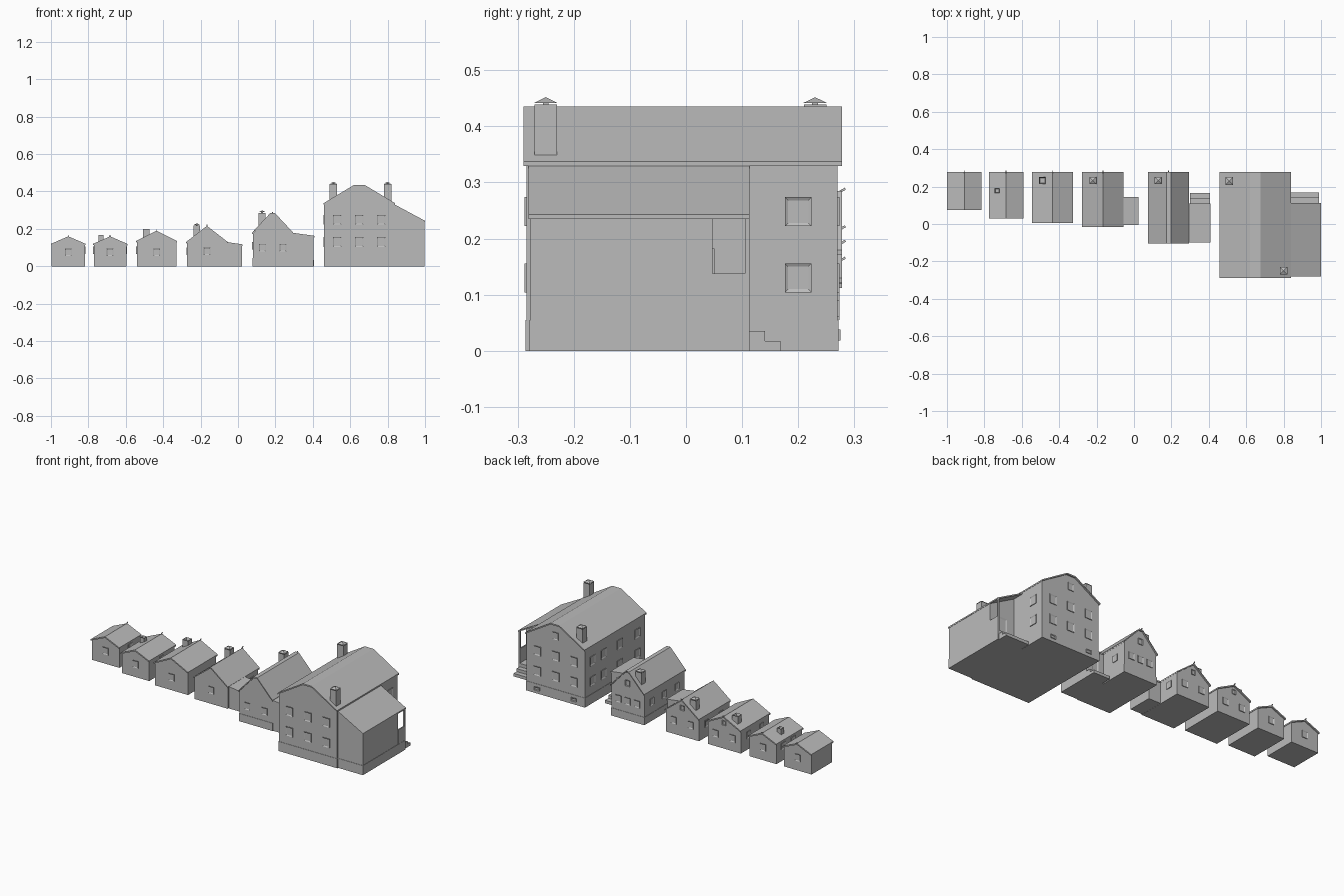
import bpy, bmesh
from math import radians
from mathutils import Matrix, Vector

cube = bpy.data.objects.get("Cube")
if cube:
    bpy.data.objects.remove(cube)

grey = bpy.data.materials.new("plain grey")
grey.use_nodes = True
tone = (0.5, 0.5, 0.5, 1)
grey.diffuse_color = tone
grey.node_tree.nodes["Principled BSDF"].inputs["Base Color"].default_value = tone
BACK = 0.27


def finish(name, bm):
    bmesh.ops.recalc_face_normals(bm, faces=bm.faces)
    mesh = bpy.data.meshes.new(name)
    bm.to_mesh(mesh)
    bm.free()
    mesh.materials.append(grey)
    obj = bpy.data.objects.new(name, mesh)
    bpy.context.scene.collection.objects.link(obj)
    return obj


def box(name, x, y, z):
    bm = bmesh.new()
    size = Matrix.Diagonal((x[1] - x[0], y[1] - y[0], z[1] - z[0], 1))
    middle = Matrix.Translation((sum(x) / 2, sum(y) / 2, sum(z) / 2))
    bmesh.ops.create_cube(bm, size=1, matrix=middle @ size)
    return finish(name, bm)


def extrude(name, profile, y0, y1):
    """Extrude an x-z outline along y."""
    bm = bmesh.new()
    face = bm.faces.new([bm.verts.new((x, y0, z)) for x, z in profile])
    new = bmesh.ops.extrude_face_region(bm, geom=[face])["geom"]
    moved = [v for v in new if isinstance(v, bmesh.types.BMVert)]
    bmesh.ops.translate(bm, verts=moved, vec=(0, y1 - y0, 0))
    return finish(name, bm)


def roof(name, line, y0, y1, t=0.008):
    under = [(x, z - t) for x, z in reversed(line)]
    return extrude(name, line + under, y0, y1)


def walls(name, line, y0, y1, inset=0.004):
    """Solid wall block that ends just below the roof line."""
    top = [(x, z - 0.005) for x, z in line]
    top[0] = (top[0][0] + inset, top[0][1])
    top[-1] = (top[-1][0] - inset, top[-1][1])
    return extrude(name, [(top[0][0], 0)] + top + [(top[-1][0], 0)], y0, y1)


def window(name, side, plane, along, z, w=0.036, h=0.04):
    """Framed opening: a thin plate with an inset, recessed pane."""
    turn = {"front": 0, "left": 90, "back": 180, "right": 270}[side]
    bm = bmesh.new()
    bmesh.ops.create_cube(bm, size=1, matrix=Matrix.Diagonal((w, 0.007, h, 1)))
    outer = min(bm.faces, key=lambda f: f.calc_center_median().y)
    bmesh.ops.inset_region(bm, faces=[outer], thickness=w * 0.17)
    bmesh.ops.translate(bm, verts=outer.verts, vec=(0, 0.003, 0))
    spot = (along, plane, z) if side in ("front", "back") else (plane, along, z)
    bm.transform(Matrix.Translation(spot) @ Matrix.Rotation(radians(turn), 4, "Z"))
    return finish(name, bm)


def windows(house, side, plane, alongs, heights, w=0.036, h=0.04):
    for z in heights:
        for a in alongs:
            window(f"{house}_{side}_window", side, plane, a, z, w, h)


def chimney(house, cx, cy, w, bottom, top, cap):
    bm = bmesh.new()
    size = Matrix.Diagonal((w, w, top - bottom, 1))
    bmesh.ops.create_cube(bm, size=1, matrix=Matrix.Translation((cx, cy, (top + bottom) / 2)) @ size)
    lid = max(bm.faces, key=lambda f: f.calc_center_median().z)
    bmesh.ops.inset_region(bm, faces=[lid], thickness=w * 0.2)
    bmesh.ops.translate(bm, verts=lid.verts, vec=(0, 0, -0.015))
    finish(house + "_chimney", bm)
    if cap:
        h = w / 2
        box(house + "_cap_post", (cx - h / 4, cx + h / 4), (cy - h / 4, cy + h / 4), (top - 0.015, top + 0.005))
        bm = bmesh.new()
        place = Matrix.Translation((cx, cy, top + 0.008)) @ Matrix.Rotation(radians(45), 4, "Z")
        bmesh.ops.create_cone(bm, cap_ends=True, segments=4, radius1=w * 0.72, radius2=0,
                              depth=0.01, matrix=place)
        finish(house + "_chimney_cap", bm)


def ridge_hook(house, x, z):
    hook = box(house + "_ridge_hook", (-0.002, 0.002), (-0.008, 0.008), (-0.002, 0.002))
    hook.location = (x, 0.277, z + 0.002)
    hook.rotation_euler.x = radians(30)


def house(name, x0, x1, front, eave, ridge, flat=0.0):
    """Gabled block; flat is the half width of a level ridge."""
    mid = (x0 + x1) / 2
    peak = [(mid - flat, ridge), (mid + flat, ridge)] if flat else [(mid, ridge)]
    line = [(x0, eave)] + peak + [(x1, eave)]
    walls(name + "_walls", line, front + 0.006, BACK)
    roof(name + "_roof", line, front, 0.278)


def steps(name, x, y, depth, rise):
    for i in range(2):
        box(name + "_step", x, (y, y + depth * (2 - i)), (0, rise * (i + 1)))


# Smallest cottage
house("cottage", -1.0, -0.815, 0.075, 0.12, 0.16)
ridge_hook("cottage", -0.907, 0.16)
windows("cottage", "front", 0.081, [-0.907], [0.075])
windows("cottage", "back", BACK, [-0.907], [0.075])
windows("cottage", "left", -0.819, [0.18], [0.085])

# Second cottage
house("small_house", -0.775, -0.592, 0.03, 0.12, 0.16)
ridge_hook("small_house", -0.684, 0.16)
chimney("small_house", -0.732, 0.178, 0.026, 0.12, 0.167, False)
windows("small_house", "front", 0.036, [-0.684], [0.075])
windows("small_house", "back", BACK, [-0.684], [0.075])
windows("small_house", "right", -0.771, [0.12, 0.21], [0.085])
windows("small_house", "left", -0.596, [0.15], [0.085])

# Third house
house("middle_house", -0.545, -0.325, 0.005, 0.135, 0.19)
ridge_hook("middle_house", -0.435, 0.19)
chimney("middle_house", -0.49, 0.232, 0.036, 0.13, 0.198, False)
windows("middle_house", "front", 0.011, [-0.435], [0.075])
windows("middle_house", "back", BACK, [-0.49, -0.38], [0.075])
windows("middle_house", "back", BACK, [-0.435], [0.15], 0.024, 0.026)
windows("middle_house", "right", -0.541, [0.08, 0.2], [0.085])

# Fourth house with a low side shed
house("shed_house", -0.277, -0.055, -0.015, 0.13, 0.216)
ridge_hook("shed_house", -0.166, 0.216)
chimney("shed_house", -0.22, 0.232, 0.036, 0.14, 0.217, True)
shed = [(-0.062, 0.13), (0.025, 0.117)]
walls("side_shed_walls", shed, -0.002, 0.142)
roof("side_shed_roof", shed, -0.005, 0.145)
windows("shed_house", "front", -0.009, [-0.166], [0.08])
windows("shed_house", "back", BACK, [-0.22, -0.11], [0.08])
windows("shed_house", "back", BACK, [-0.166], [0.165], 0.024, 0.028)
windows("shed_house", "right", -0.273, [0.07, 0.2], [0.08])
windows("shed_house", "left", -0.059, [0.21], [0.08])

# Fifth house with a side room and steps
house("tall_house", 0.075, 0.295, -0.105, 0.18, 0.285, 0.012)
ridge_hook("tall_house", 0.185, 0.283)
chimney("tall_house", 0.129, 0.232, 0.038, 0.19, 0.286, True)
box("tall_house_foundation", (0.077, 0.293), (-0.101, 0.272), (0, 0.045))
room = [(0.285, 0.18), (0.408, 0.163)]
walls("side_room_walls", room, -0.097, 0.107)
roof("side_room_roof", room, -0.1, 0.11)
steps("side_room", (0.3, 0.405), 0.105, 0.03, 0.017)
window("side_room_door", "back", 0.107, 0.35, 0.09, 0.04, 0.09)
windows("tall_house", "front", -0.099, [0.13, 0.24], [0.1])
windows("tall_house", "back", BACK, [0.125, 0.185, 0.245], [0.11])
windows("tall_house", "back", BACK, [0.185], [0.215], 0.028, 0.034)
windows("tall_house", "right", 0.079, [-0.03, 0.09, 0.2], [0.11])
windows("tall_house", "left", 0.291, [0.2], [0.11])

# Largest house
house("large_house", 0.457, 0.84, -0.29, 0.337, 0.435, 0.028)
box("large_house_foundation", (0.459, 0.838), (-0.286, 0.272), (0, 0.055))
for x, y, low in ((0.51, 0.23, 0.34), (0.8, -0.25, 0.34)):
    chimney("large_house", x, y, 0.04, low, 0.439, True)
floors = [0.13, 0.248]
for side, plane in (("front", -0.284), ("back", BACK)):
    windows("large_house", side, plane, [0.53, 0.648, 0.766], floors, 0.045, 0.052)
windows("large_house", "back", BACK, [0.648], [0.365], 0.036, 0.042)
windows("large_house", "back", 0.272, [0.53, 0.766], [0.028], 0.034, 0.02)
windows("large_house", "right", 0.461, [-0.21, -0.05, 0.1, 0.2], floors, 0.048, 0.052)
windows("large_house", "left", 0.836, [0.2], floors, 0.048, 0.052)

# Lean-to wing with an open corner porch
wing = [(0.825, 0.337), (1.0, 0.243)]
walls("wing_walls", wing, -0.277, 0.047)
roof("wing_roof", wing, -0.281, 0.113)
box("wing_foundation", (0.83, 0.998), (-0.279, 0.113), (0, 0.055))
box("porch_parapet", (0.99, 0.997), (0.047, 0.113), (0.055, 0.138))
box("porch_post", (0.988, 0.997), (0.105, 0.113), (0.055, 0.242))
window("porch_door", "back", 0.047, 0.915, 0.12, 0.06, 0.125)
steps("porch", (0.84, 0.99), 0.113, 0.0275, 0.0175)
